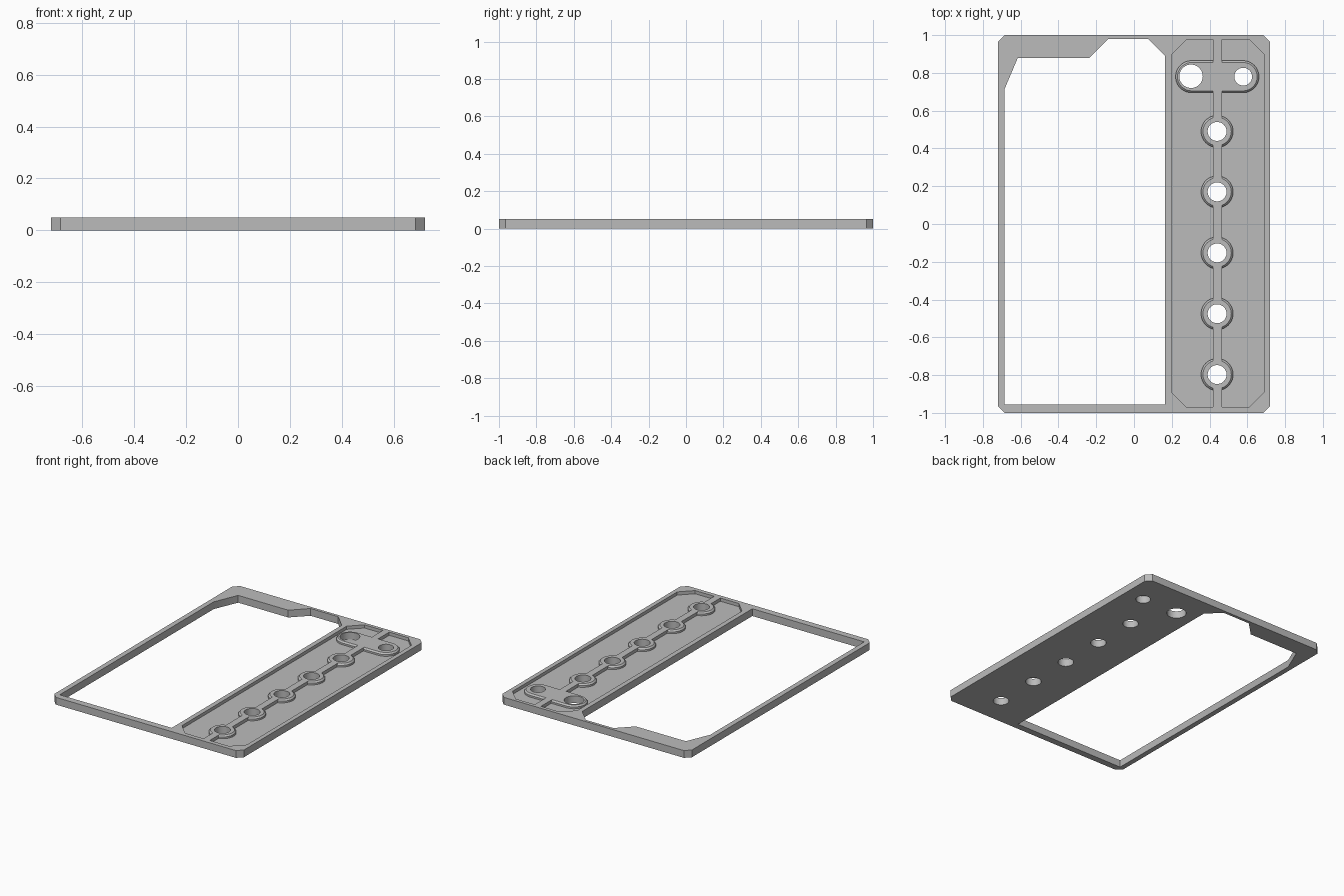
import bpy, bmesh, math

if "Cube" in bpy.data.objects:
    bpy.data.objects.remove(bpy.data.objects["Cube"])

T = 0.05        # plate thickness
FLOOR = 0.028   # pocket floor height

grey = bpy.data.materials.new("plain grey")
grey.diffuse_color = (0.5, 0.5, 0.5, 1)
grey.use_nodes = True
grey.node_tree.nodes["Principled BSDF"].inputs["Base Color"].default_value = grey.diffuse_color


def loft(name, layers):
    """Closed solid from (z, outline) layers with equal point counts."""
    bm = bmesh.new()
    rings = [[bm.verts.new((x, y, z)) for x, y in pts] for z, pts in layers]
    n = len(rings[0])
    bm.faces.new(rings[0][::-1])
    bm.faces.new(rings[-1])
    for a, b in zip(rings, rings[1:]):
        for i in range(n):
            j = (i + 1) % n
            bm.faces.new((a[i], a[j], b[j], b[i]))
    bmesh.ops.recalc_face_normals(bm, faces=bm.faces[:])
    me = bpy.data.meshes.new(name)
    bm.to_mesh(me)
    bm.free()
    me.materials.append(grey)
    ob = bpy.data.objects.new(name, me)
    bpy.context.collection.objects.link(ob)
    return ob


def prism(name, pts, z0, z1):
    return loft(name, [(z0, pts), (z1, pts)])


def octagon(x0, x1, y0, y1, c):
    return [(x0 + c, y0), (x1 - c, y0), (x1, y0 + c), (x1, y1 - c),
            (x1 - c, y1), (x0 + c, y1), (x0, y1 - c), (x0, y0 + c)]


def stadium(xa, xb, y, r, n=24):
    """Slot outline; a circle when xa == xb."""
    pts = []
    for cx, start in ((xb, -math.pi / 2), (xa, math.pi / 2)):
        for i in range(n + 1):
            if xa == xb and i == n:
                continue
            a = start + math.pi * i / n
            pts.append((cx + r * math.cos(a), y + r * math.sin(a)))
    return pts


def boss(name, xa, xb, y):
    """Raised island with a small chamfer round its top edge."""
    wide, top = stadium(xa, xb, y, 0.085), stadium(xa, xb, y, 0.075)
    return loft(name, [(0.01, wide), (T - 0.01, wide), (T, top), (0.09, top)])


def cut(target, cutter):
    mod = target.modifiers.new("cut", 'BOOLEAN')
    mod.operation = 'DIFFERENCE'
    mod.solver = 'EXACT'
    mod.object = cutter
    bpy.context.view_layer.objects.active = target
    bpy.ops.object.modifier_apply(modifier=mod.name)
    bpy.data.objects.remove(cutter)


# plate with chamfered corners
plate = prism("base_plate", octagon(-0.72, 0.72, -1, 1, 0.036), 0, T)

# large window
cut(plate, prism("window_cutter", [
    (-0.685, -0.955), (0.165, -0.955), (0.165, 0.89), (0.075, 0.98),
    (-0.135, 0.98), (-0.235, 0.88), (-0.615, 0.88), (-0.685, 0.715)], -0.1, 0.1))

# pocket, leaving the central rib and the bosses standing
HOLE_X = 0.44
hole_ys = [0.49, 0.17, -0.153, -0.475, -0.797]
pocket = prism("pocket_cutter", octagon(0.198, 0.69, -0.97, 0.976, 0.08), FLOOR, 0.07)
cut(pocket, prism("rib", [(0.418, -1.2), (0.465, -1.2), (0.465, 1.2), (0.418, 1.2)], 0, 0.1))
for y in hole_ys:
    cut(pocket, boss("round_boss", HOLE_X, HOLE_X, y))
cut(pocket, boss("slot_boss", 0.305, 0.577, 0.78))
cut(plate, pocket)

# through holes
holes = [(HOLE_X, y, 0.05) for y in hole_ys] + [(0.302, 0.782, 0.062), (0.578, 0.78, 0.047)]
for x, y, r in holes:
    cut(plate, prism("hole_cutter", stadium(x, x, y, r), -0.1, 0.1))

# smooth round walls, keep edges sharp
bpy.ops.object.select_all(action='DESELECT')
plate.select_set(True)
bpy.context.view_layer.objects.active = plate
bpy.ops.object.shade_smooth_by_angle(angle=math.radians(25))
